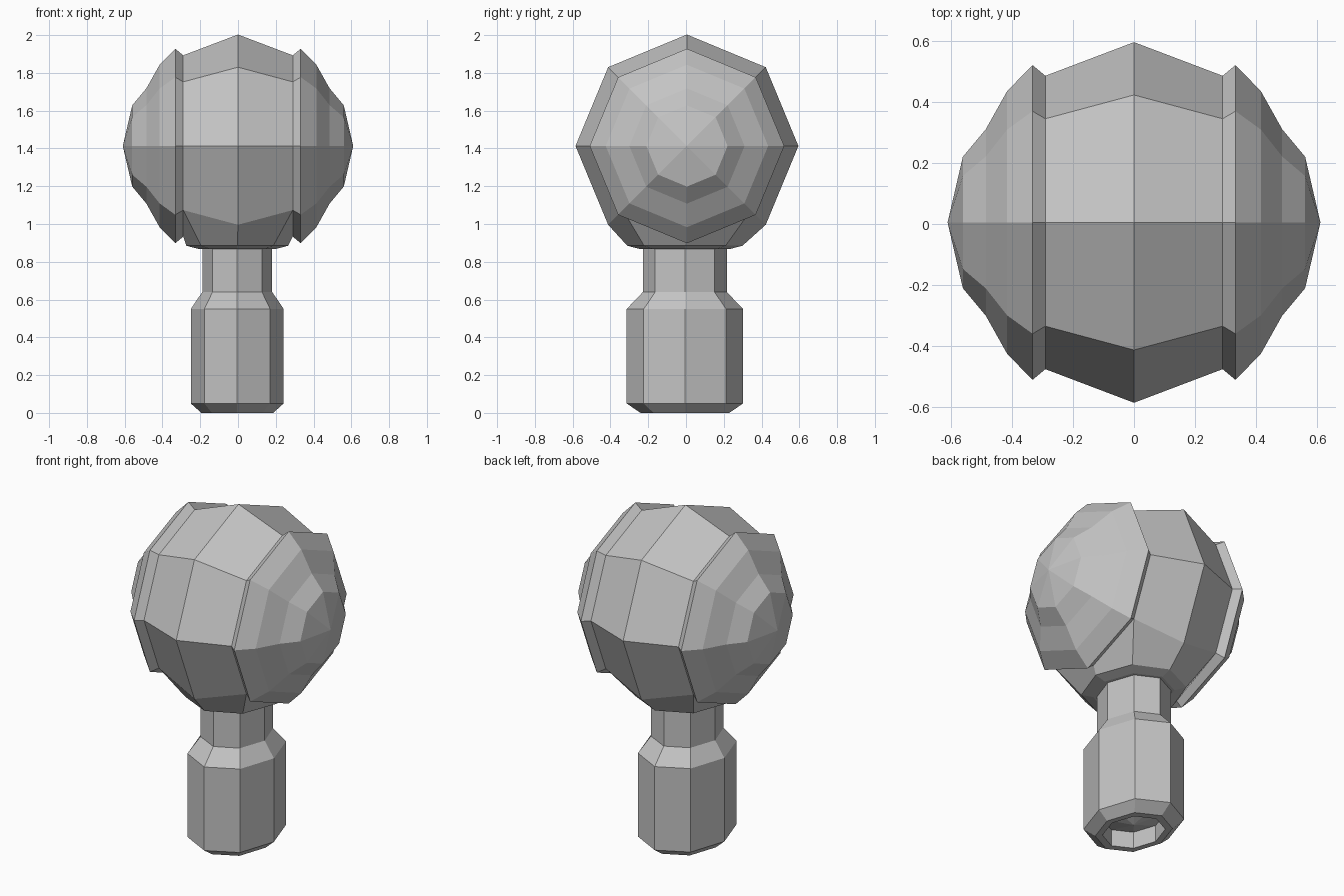
import bpy, bmesh
from math import sin, cos, pi
from mathutils import Vector

if "Cube" in bpy.data.objects:
    bpy.data.objects.remove(bpy.data.objects["Cube"])

SIDES = 8
BALL = Vector((0, 0.005, 1.413))   # centre of the round head

grey = bpy.data.materials.new("plain grey")
grey.use_nodes = True
grey.diffuse_color = (0.55, 0.55, 0.55, 1)
grey.node_tree.nodes["Principled BSDF"].inputs["Base Color"].default_value = (0.55, 0.55, 0.55, 1)


def turn(i):
    a = 2 * pi * i / SIDES
    return cos(a), sin(a)


def ring_x(bm, x, r):
    """Ring of points round the sideways axis of the head."""
    return [bm.verts.new(BALL + Vector((x, r * c, r * s))) for c, s in map(turn, range(SIDES))]


def ring_z(bm, z, rx, ry):
    """Oval ring of points round the upright axis."""
    return [bm.verts.new((rx * c - 0.004, ry * s - 0.006, z)) for c, s in map(turn, range(SIDES))]


def bridge(bm, a, b, skip=()):
    n = len(a)
    for i in range(n):
        if i not in skip:
            j = (i + 1) % n
            bm.faces.new((a[i], a[j], b[j], b[i]))


def fan(bm, ring, tip):
    v = bm.verts.new(tip)
    for i in range(len(ring)):
        bm.faces.new((ring[i], ring[(i + 1) % len(ring)], v))


def finish(bm, name):
    bmesh.ops.recalc_face_normals(bm, faces=bm.faces)
    mesh = bpy.data.meshes.new(name)
    bm.to_mesh(mesh)
    bm.free()
    mesh.materials.append(grey)
    obj = bpy.data.objects.new(name, mesh)
    bpy.context.collection.objects.link(obj)
    return obj


# Head: an eight-sided barrel, open below where it folds in to the neck
bm = bmesh.new()
right, mid, left = (ring_x(bm, x, r) for x, r in ((-0.29, 0.48), (0, 0.59), (0.29, 0.48)))
bridge(bm, right, mid, skip=(5, 6))
bridge(bm, mid, left, skip=(5, 6))
bm.verts.remove(mid[6])
opening = [left[6], left[7], mid[7], right[7], right[6], right[5], mid[5], left[5]]
collar = ring_z(bm, 0.885, 0.27, 0.305)
lip = ring_z(bm, 0.868, 0.205, 0.24)
bridge(bm, opening, collar)
bridge(bm, collar, lip)
bm.faces.new(lip)
bm.faces.new(left)
bm.faces.new(right)
finish(bm, "head")

# Side caps: stepped domes with a raised rim
CAP = ((0.29, 0.48), (0.332, 0.515), (0.415, 0.43), (0.485, 0.305), (0.56, 0.215))
for side, name in ((1, "left_cap"), (-1, "right_cap")):
    bm = bmesh.new()
    rings = [ring_x(bm, side * x, r) for x, r in CAP]
    for a, b in zip(rings, rings[1:]):
        bridge(bm, a, b)
    fan(bm, rings[-1], BALL + Vector((side * 0.61, 0, 0)))
    bm.faces.new(rings[0])
    finish(bm, name)

# Stem: narrow neck, thick grip and a hollow foot with a pointed plug
STEM = ((0.88, 0.185, 0.222), (0.64, 0.185, 0.222), (0.55, 0.246, 0.308),
        (0.05, 0.246, 0.308), (0.008, 0.19, 0.235), (0.008, 0.155, 0.19),
        (0.1, 0.155, 0.19))
bm = bmesh.new()
rings = [ring_z(bm, *row) for row in STEM]
for a, b in zip(rings, rings[1:]):
    bridge(bm, a, b)
fan(bm, rings[-1], (-0.004, -0.006, 0.045))
bm.faces.new(rings[0])
# Lift the stem so the foot rests on the ground
bmesh.ops.translate(bm, verts=[v for v in bm.verts if v.co.z < 0.02], vec=(0, 0, -0.008))
finish(bm, "stem")
